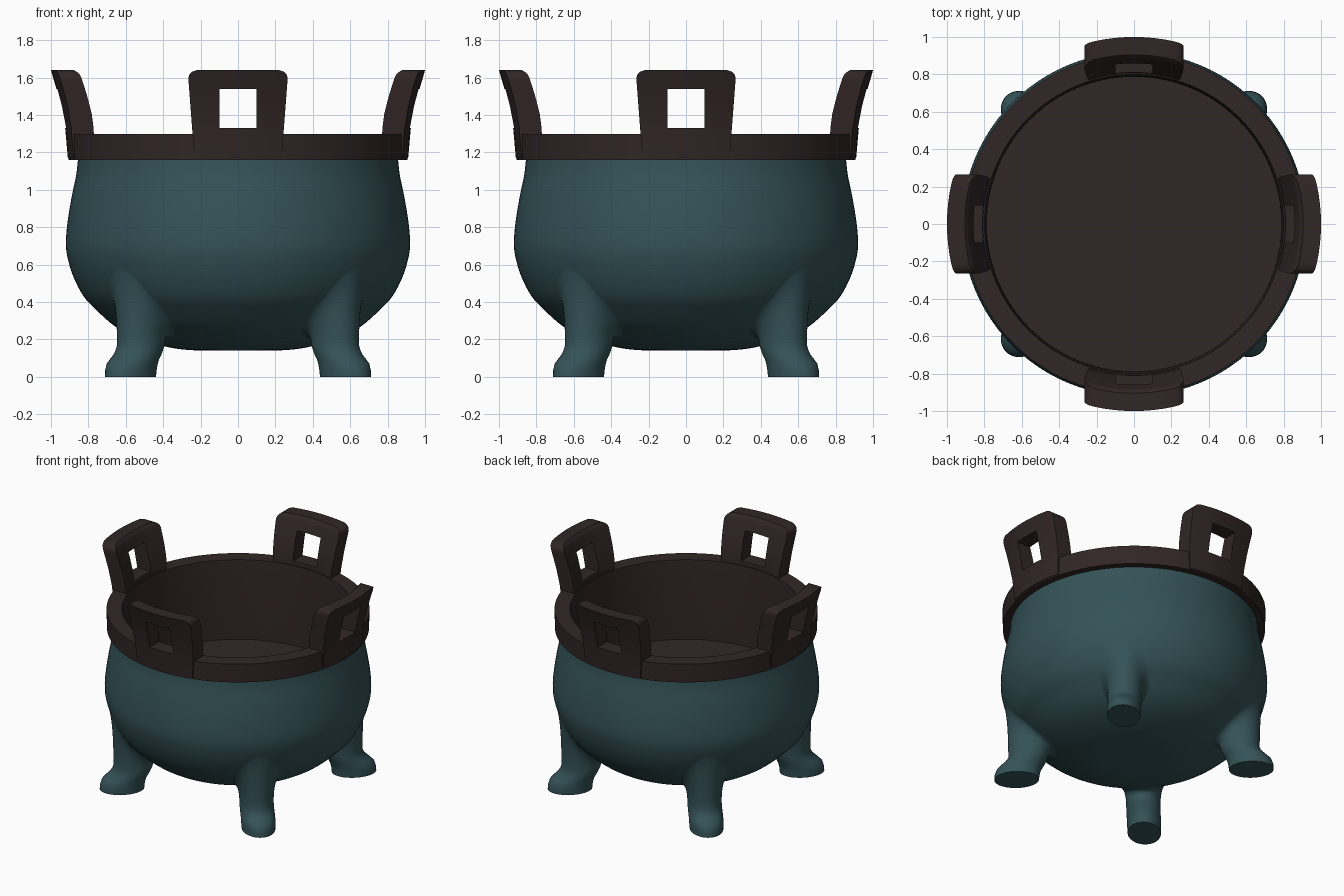
import bpy, bmesh, math
from mathutils import Vector, Matrix

if "Cube" in bpy.data.objects:
    bpy.data.objects.remove(bpy.data.objects["Cube"])


def material(name, rgb):
    m = bpy.data.materials.new(name)
    m.diffuse_color = (*rgb, 1)
    m.use_nodes = True
    m.node_tree.nodes["Principled BSDF"].inputs["Base Color"].default_value = m.diffuse_color
    return m


TEAL = material("dark teal", (0.034, 0.084, 0.094))
BROWN = material("dark brown", (0.031, 0.019, 0.019))


def finish(bm, name, mat, angle=35):
    me = bpy.data.meshes.new(name)
    bm.to_mesh(me)
    bm.free()
    ob = bpy.data.objects.new(name, me)
    bpy.context.collection.objects.link(ob)
    me.materials.append(mat)
    bpy.ops.object.select_all(action='DESELECT')
    ob.select_set(True)
    bpy.context.view_layer.objects.active = ob
    bpy.ops.object.shade_smooth_by_angle(angle=math.radians(angle))
    return ob


def skin(bm, rings):
    """Join a stack of equal closed rings with quads."""
    vs = [[bm.verts.new(p) for p in r] for r in rings]
    n = len(vs[0])
    for a, b in zip(vs, vs[1:]):
        for i in range(n):
            j = (i + 1) % n
            bm.faces.new((a[i], a[j], b[j], b[i]))
    return vs


def lathe(name, profile, mat, n=96):
    bm = bmesh.new()
    skin(bm, [[(max(r, 1e-5) * math.cos(2 * math.pi * i / n),
                max(r, 1e-5) * math.sin(2 * math.pi * i / n), z)
               for i in range(n)] for r, z in profile])
    bmesh.ops.remove_doubles(bm, verts=bm.verts, dist=1e-4)
    return finish(bm, name, mat)


def spline(pts, k=4):
    """Catmull-Rom through the points."""
    P = [Vector(p) for p in pts]
    P = [2 * P[0] - P[1]] + P + [2 * P[-1] - P[-2]]
    out = []
    for a, b, c, d in zip(P, P[1:], P[2:], P[3:]):
        for s in range(k):
            t = s / k
            out.append(0.5 * (2 * b + (c - a) * t + (2 * a - 5 * b + 4 * c - d) * t * t
                              + (3 * b - a - 3 * c + d) * t ** 3))
    return out + [P[-2]]


def interp(table, x):
    for (x0, y0), (x1, y1) in zip(table, table[1:]):
        if x <= x1:
            return y0 + (y1 - y0) * (x - x0) / (x1 - x0)
    return table[-1][1]


# Round bowl
BOWL = spline([(0, .14), (.25, .143), (.4, .165), (.55, .212), (.66, .272), (.755, .355),
               (.825, .43), (.88, .535), (.912, .64), (.92, .72), (.911, .83),
               (.888, .97), (.865, 1.08), (.855, 1.17)])
lathe("bowl", [tuple(p) for p in BOWL], TEAL)

# Rim with dark inside wall and floor
lathe("rim_and_interior", [(.84, 1.16), (.905, 1.16), (.908, 1.30), (.80, 1.30),
                           (.79, 1.15), (.787, .70), (0, .70)], BROWN)


# Legs: oval feet that flare smoothly into the bowl
def bowl_z(rho):
    return interp([(p.x, p.y) for p in BOWL if p.y < .71], min(rho, .918))


ANGLES = [(math.atan2(p.x, .75 - p.y), p.length_squared and
           (p - Vector((0, .75))).length) for p in BOWL]


def project(p):
    """Move a point onto the bowl, along a ray from the bowl's middle."""
    c = Vector((0, 0, .75))
    d = p - c
    dist = interp(ANGLES, math.atan2(math.hypot(d.x, d.y), -d.z))
    return c + d.normalized() * dist * .998


def oval(r, z, a, b, n=40):
    return [Vector((r + a * math.cos(2 * math.pi * i / n),
                    b * math.sin(2 * math.pi * i / n), z)) for i in range(n)]


leg_rings = [oval(*s) for s in [(.813, 0, .155, .115), (.81, .035, .155, .117),
                                (.80, .07, .153, .118), (.782, .095, .145, .118),
                                (.76, .12, .138, .118), (.745, .145, .136, .118),
                                (.735, .17, .136, .118)]]
column = leg_rings[-1]
hit = [Vector((p.x, p.y, bowl_z(math.hypot(p.x, p.y)))) for p in column]
centre = Vector((.735, 0, bowl_z(.735)))
flare = [project(centre + (h - centre) * 1.6) for h in hit]
for s in range(1, 13):
    t = s / 12
    leg_rings.append([(1 - t) ** 2 * p + 2 * t * (1 - t) * h + t * t * f
                      for p, h, f in zip(column, hit, flare)])

for k, label in enumerate(["back_right", "back_left", "front_left", "front_right"]):
    bm = bmesh.new()
    vs = skin(bm, leg_rings)
    bm.faces.new(list(reversed(vs[0])))
    bm.transform(Matrix.Rotation(math.radians(45 + 90 * k), 4, 'Z'))
    finish(bm, label + "_leg", TEAL, 50)

# Upright handles: curved plates leaning outward, each with a square hole
OUTER = [(1.15, .908), (1.33, .924), (1.45, .947), (1.54, .971), (1.64, 1.0)]
INNER = [(1.15, .803), (1.30, .806), (1.40, .820), (1.50, .846), (1.58, .872),
         (1.62, .886), (1.64, .905)]
ROWS = [1.17, 1.25, 1.33, 1.37, 1.405, 1.44, 1.475, 1.51, 1.54, 1.565, 1.59,
        1.605, 1.62, 1.632, 1.64]


def half_width(z):
    w = .243 + .023 * (z - 1.3) / .3
    d = max(0, z - 1.59)
    return w - (.05 - math.sqrt(max(0, .0025 - d * d)))


def handle(name, angle):
    bm = bmesh.new()
    layers = []
    for table in (OUTER, INNER):
        grid = []
        for z in ROWS:
            w, r = half_width(z), interp(table, z)
            half = [.05, .10, .10 + (w - .1) / 2, w]
            us = [-u for u in reversed(half)] + [0] + half
            grid.append([bm.verts.new((u, -math.sqrt(r * r - u * u), z)) for u in us])
        layers.append(grid)
    cells = {(i, j) for i in range(len(ROWS) - 1) for j in range(8)
             if not (2 <= j <= 5 and 1.32 < ROWS[i] < 1.535)}
    o, n = layers
    for i, j in cells:
        for g in layers:
            bm.faces.new((g[i][j], g[i][j + 1], g[i + 1][j + 1], g[i + 1][j]))
        # walls wherever the neighbouring cell is empty
        for di, dj, a, b in ((-1, 0, (i, j), (i, j + 1)), (1, 0, (i + 1, j), (i + 1, j + 1)),
                             (0, -1, (i, j), (i + 1, j)), (0, 1, (i, j + 1), (i + 1, j + 1))):
            if (i + di, j + dj) not in cells:
                bm.faces.new((o[a[0]][a[1]], o[b[0]][b[1]], n[b[0]][b[1]], n[a[0]][a[1]]))
    bmesh.ops.recalc_face_normals(bm, faces=bm.faces)
    bm.transform(Matrix.Rotation(angle, 4, 'Z'))
    finish(bm, name, BROWN)


for k, label in enumerate(["front", "right", "back", "left"]):
    handle(label + "_handle", k * math.pi / 2)
